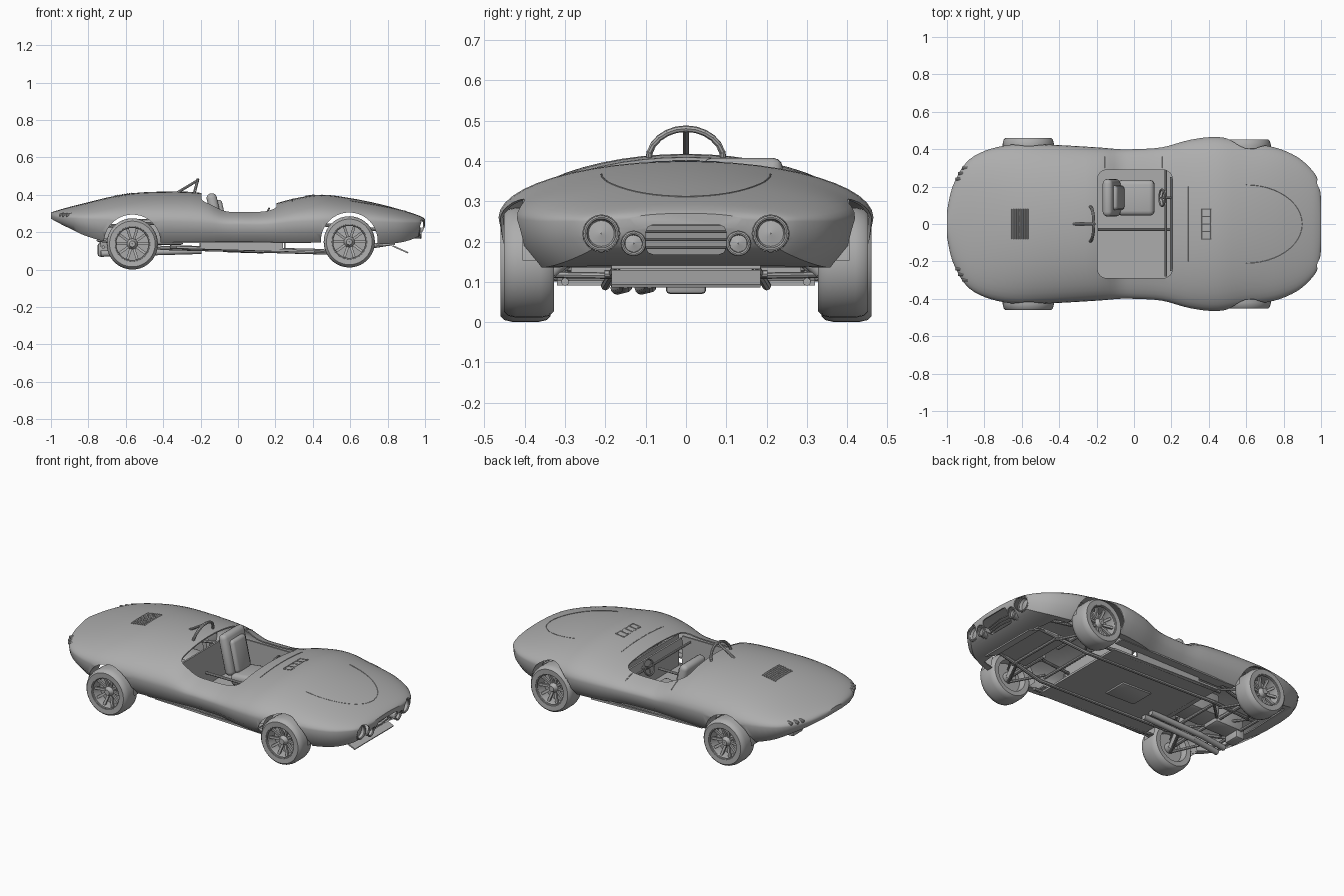
import bpy, bmesh, math
from mathutils import Matrix, Vector

cube = bpy.data.objects.get("Cube")
if cube:
    bpy.data.objects.remove(cube, do_unlink=True)

grey = bpy.data.materials.new("plain grey")
grey.use_nodes = True
grey.diffuse_color = (.42, .42, .42, 1)
for node in grey.node_tree.nodes:
    if node.type == 'BSDF_PRINCIPLED':
        node.inputs["Base Color"].default_value = (.42, .42, .42, 1)


def finish(name, bm, smooth=True):
    bmesh.ops.recalc_face_normals(bm, faces=bm.faces)
    mesh = bpy.data.meshes.new(name)
    bm.to_mesh(mesh)
    bm.free()
    mesh.materials.append(grey)
    if smooth:
        mesh.shade_smooth()
        mesh.set_sharp_from_angle(angle=math.radians(35))
    obj = bpy.data.objects.new(name, mesh)
    bpy.context.scene.collection.objects.link(obj)
    return obj


def box(name, centre, size, tilt=0, bevel=0, segments=2, upright_only=False):
    bm = bmesh.new()
    bmesh.ops.create_cube(bm, size=1, matrix=Matrix.Diagonal((*size, 1)))
    if bevel:
        edges = [e for e in bm.edges if not upright_only
                 or abs(e.verts[0].co.z - e.verts[1].co.z) > size[2] / 2]
        bmesh.ops.bevel(bm, geom=edges, offset=bevel, segments=segments,
                        profile=.5, affect='EDGES')
    bm.transform(Matrix.Translation(centre) @ Matrix.Rotation(tilt, 4, 'Y'))
    return finish(name, bm, bool(bevel))


def tube(name, pts, r, sides=8):
    bm = bmesh.new()
    for a, b in zip(pts, pts[1:]):
        a, b = Vector(a), Vector(b)
        turn = (b - a).to_track_quat('Z', 'Y').to_matrix().to_4x4()
        bmesh.ops.create_cone(bm, cap_ends=True, segments=sides, radius1=r, radius2=r,
                              depth=(b - a).length + r / 2,
                              matrix=Matrix.Translation((a + b) / 2) @ turn)
    return finish(name, bm)


def lathe(name, profile, matrix, sides=32, closed=True):
    """Revolve (radius, offset) pairs around local z."""
    bm = bmesh.new()
    rings = []
    for r, h in profile:
        rings.append([bm.verts.new((r * math.cos(i * math.tau / sides),
                                    r * math.sin(i * math.tau / sides), h))
                      for i in range(sides)])
    if closed:
        rings.append(rings[0])
    for a, b in zip(rings, rings[1:]):
        for i in range(sides):
            j = (i + 1) % sides
            bm.faces.new((a[i], a[j], b[j], b[i]))
    bm.transform(matrix)
    return finish(name, bm)


def along_x(x, y, z):
    return Matrix.Translation((x, y, z)) @ Matrix.Rotation(math.pi / 2, 4, 'Y')


def torus(name, matrix, R, r):
    ring = [(R + r * math.cos(k * math.tau / 8), r * math.sin(k * math.tau / 8)) for k in range(8)]
    return lathe(name, ring, matrix)


# Body stations: x, half width, top, waist, bottom
stations = [(-1, .07, .305, .285, .272), (-.97, .2, .315, .28, .255), (-.9, .325, .335, .275, .22),
            (-.8, .39, .36, .27, .175), (-.65, .425, .395, .265, .14), (-.47, .425, .415, .26, .145),
            (-.2, .41, .41, .25, .145), (-.08, .4, .35, .24, .145), (0, .4, .338, .24, .145),
            (.15, .41, .342, .24, .145), (.3, .45, .38, .255, .145), (.45, .465, .4, .26, .145),
            (.6, .435, .382, .26, .14), (.75, .41, .352, .255, .135), (.87, .36, .32, .25, .145),
            (.95, .29, .295, .25, .17), (.985, .23, .28, .25, .2), (1, .14, .27, .255, .235)]
rows = []
for k in range(len(stations) - 1):
    p = [Vector(stations[min(max(k + d, 0), len(stations) - 1)]) for d in (-1, 0, 1, 2)]
    for s in range(4):
        t = s / 4
        rows.append(.5 * (2 * p[1] + (p[2] - p[0]) * t + (2 * p[0] - 5 * p[1] + 4 * p[2] - p[3]) * t * t
                          + (3 * p[1] - p[0] - 3 * p[2] + p[3]) * t ** 3))
rows.append(Vector(stations[-1]))


def on_body(x, y):
    """Point of the upper body surface above x, y."""
    for a, b in zip(rows, rows[1:]):
        if a[0] <= x <= b[0]:
            _, w, top, waist, _ = a.lerp(b, (x - a[0]) / (b[0] - a[0]))
            return (x, y, waist + (top - waist) * math.sqrt(max(0, 1 - (y / w) ** 2)))


# Body shell, lofted
bm = bmesh.new()
loops = []
for x, w, top, waist, low in rows:
    lip = .78 if -.84 < x < .83 else 0
    side = [(lip * w, low), (.87 * w, low), (.975 * w, low + .45 * (waist - low))]
    arch = [(w * math.cos(k * math.pi / 24), waist + (top - waist) * math.sin(k * math.pi / 24))
            for k in range(25)]
    ring = side + arch + [(-y, z) for y, z in reversed(side)]
    loops.append([bm.verts.new((x, y, z)) for y, z in ring])
for a, b in zip(loops, loops[1:]):
    for i in range(len(a) - 1):
        bm.faces.new((a[i], a[i + 1], b[i + 1], b[i]))
bm.faces.new(loops[0])
bm.faces.new(loops[-1])
bmesh.ops.remove_doubles(bm, verts=bm.verts, dist=.0001)
body = finish("body_shell", bm)
solid = body.modifiers.new("thickness", 'SOLIDIFY')
solid.thickness = .007
solid.offset = -1

# Openings: cockpit, wheel arches, lamps and air intake
axles = {"rear": (-.565, .137, .398), "front": (.595, .148, .39)}
cutters = [box("cockpit_cutter", (.005, 0, .42), (.4, .58, .34), 0, .05, 4, True),
           box("intake_cutter", (1, 0, .205), (.2, .2, .075), 0, .02)]
for s in (-1, 1):
    for x, z, _ in axles.values():
        cutters.append(tube("arch_cutter", [(x, s * .31, z + .005), (x, s * .6, z + .005)], .152, 40))
    cutters.append(tube("lamp_cutter", [(.92, s * .21, .22), (1.1, s * .21, .22)], .046, 20))
    cutters.append(tube("lamp_cutter", [(.93, s * .13, .195), (1.1, s * .13, .195)], .031, 20))
for c in cutters:
    c.hide_render = True
    cut = body.modifiers.new("cut", 'BOOLEAN')
    cut.object = c
    cut.operation = 'DIFFERENCE'
    cut.solver = 'EXACT'
bpy.context.view_layer.update()
shell = bpy.data.meshes.new_from_object(body.evaluated_get(bpy.context.evaluated_depsgraph_get()))
body.modifiers.clear()
body.data = shell
shell.shade_smooth()
shell.set_sharp_from_angle(angle=math.radians(35))
for c in cutters:
    bpy.data.objects.remove(c, do_unlink=True)

# Wheels, arch liners and suspension
tyre = [(.094, -.06), (.122, -.062), (.132, -.052), (.137, -.03), (.137, .03), (.132, .052),
        (.122, .062), (.094, .06), (.09, .045), (.086, 0), (.09, -.045)]
for place, (x, z, y) in axles.items():
    for s, hand in ((1, "left"), (-1, "right")):
        label = f"{place}_{hand}_"
        turn = Matrix.Translation((x, s * y, z)) @ Matrix.Rotation(-s * math.pi / 2, 4, 'X')
        lathe(label + "tyre", tyre, turn, 40)
        torus(label + "rim_edge", turn @ Matrix.Translation((0, 0, .052)), .092, .006)
        lathe(label + "rim_back", [(.001, -.005), (.088, -.012), (.088, -.02), (.001, -.02)], turn)
        lathe(label + "hub", [(.001, .045), (.016, .045), (.022, .03), (.03, .02), (.03, -.06),
                              (.001, -.06)], turn, 16)
        bm = bmesh.new()
        for k in range(10):
            bmesh.ops.create_cube(bm, size=1, matrix=turn @ Matrix.Rotation(k * math.tau / 10, 4, 'Z')
                                  @ Matrix.Translation((.056, 0, .022)) @ Matrix.Rotation(-.2, 4, 'Y')
                                  @ Matrix.Diagonal((.07, .014, .012, 1)))
        finish(label + "spokes", bm, False)
        bm = bmesh.new()
        arc = [(x + .153 * math.cos(k * math.pi / 20), z + .005 + .153 * math.sin(k * math.pi / 20))
               for k in range(21)]
        edges = [[bm.verts.new((u, s * v, h)) for u, h in arc] for v in (.32, .405)]
        for i in range(20):
            bm.faces.new((edges[0][i], edges[0][i + 1], edges[1][i + 1], edges[1][i]))
        finish(label + "arch_liner", bm)
        for d in (-.1, .1):
            tube(label + "lower_arm", [(x + d, s * .17, .115), (x, s * .36, z - .03)], .008)
            tube(label + "upper_arm", [(x + d, s * .19, .22), (x, s * .36, z + .05)], .007)
        tube(label + "drive_shaft", [(x, s * .06, z), (x, s * .37, z)], .012)
        tube(label + "damper", [(x + .04, s * .2, .25), (x + .02, s * .33, z - .02)], .018, 12)

# Floor, bulkheads and under-frame
box("floor_pan", (.04, 0, .108), (.74, .64, .012), .03)
box("floor_cover", (.04, 0, .095), (.2, .15, .012), .03, .005)
box("rear_bulkhead", (-.2, 0, .225), (.01, .57, .23))
box("front_bulkhead", (.25, 0, .205), (.01, .57, .19))
for s in (-1, 1):
    box("cockpit_side", (.02, s * .31, .195), (.44, .01, .17))
    box("sill_closing", (.02, s * .335, .146), (.74, .06, .008))
    tube("frame_rail", [(-.75, s * .12, .16), (-.4, s * .2, .115), (.5, s * .2, .09), (.82, s * .17, .14)], .011)
    tube("upper_rail", [(-.75, s * .12, .23), (-.4, s * .2, .25), (-.21, s * .25, .26)], .009)
    tube("upper_rail", [(.26, s * .25, .25), (.6, s * .19, .23), (.85, s * .17, .2)], .009)
    tube("side_rail", [(-.36, s * .3, .12), (.46, s * .3, .1)], .01)
    tube("frame_diagonal", [(-.4, s * .2, .115), (-.72, -s * .12, .16)], .008)
    tube("exhaust_pipe", [(-.2, -.12 + s * .03, .1), (-.55, -.12 + s * .03, .09), (-.73, -.14 + s * .03, .085)], .017, 12)
for x in (-.72, -.42, -.3, .47, .7):
    tube("cross_tube", [(x, -.2, .12), (x, .2, .12)], .009)
box("engine_block", (-.42, 0, .2), (.26, .16, .14), 0, .02)
box("gearbox", (-.64, 0, .17), (.2, .12, .12), 0, .02)
box("tail_box", (-.72, 0, .105), (.06, .1, .07), 0, .01)
box("radiator", (.84, 0, .195), (.03, .3, .1), .25)
box("nose_tray", (.73, 0, .137), (.22, .37, .01))
box("chin_plate", (.868, 0, .108), (.09, .37, .008), .42)

# Cockpit fittings
box("seat_cushion", (.01, .14, .165), (.2, .19, .07), -.12, .025, 3)
box("seat_back", (-.12, .14, .29), (.055, .2, .24), -.22, .025, 3)
box("seat_pad", (-.088, .14, .28), (.04, .13, .19), -.22, .018, 3)
tube("centre_tube", [(-.19, -.03, .2), (.2, -.03, .2)], .008)
tube("dash_tube", [(.17, -.28, .27), (.17, .29, .27)], .007)
box("dashboard", (.205, 0, .275), (.015, .5, .05), .2)
wheel = along_x(.15, .14, .285) @ Matrix.Rotation(.35, 4, 'Y')
torus("steering_wheel", wheel, .045, .005)
tube("steering_column", [(.15, .14, .285), (.25, .14, .25)], .007)
for k in range(3):
    a = k * math.tau / 3
    tip = wheel @ Vector((.045 * math.cos(a), .045 * math.sin(a), 0))
    tube("steering_spoke", [(.15, .14, .285), tip], .004)
for x in (.15, -.155):
    tube("cowl_seam", [on_body(x, y / 100) for y in (30, 33, 36)], .003, 6)

# Roll hoop with brace
hoop = [(-.235 + .02 * math.sin(k * math.pi / 12), -.093 * math.cos(k * math.pi / 12),
         .402 + .078 * math.sin(k * math.pi / 12)) for k in range(13)]
tube("roll_hoop", hoop, .008)
tube("roll_brace", [(-.217, 0, .476), (-.335, 0, .405)], .007)

# Bonnet seam, vent frame and rear louvres
seam = [(.6 + .3 * math.cos(k * math.pi / 24), .21 * math.sin(k * math.pi / 24)) for k in range(-12, 13)]
tube("bonnet_seam", [on_body(x, y) for x, y in seam], .002, 6)
tube("bonnet_rear_seam", [on_body(.29, y / 20) for y in range(-4, 5)], .002, 6)
corners = [(.36, -.08), (.41, -.08), (.41, .08), (.36, .08), (.36, -.08)]
tube("vent_frame", [on_body(x, y) for x, y in corners], .004, 6)
for s in (-1, 0, 1):
    tube("vent_bar", [on_body(.362, s * .04), on_body(.408, s * .04)], .004, 6)
for k in range(8):
    x = -.655 + k * .0125
    tube("rear_louvre", [on_body(x, y / 50) for y in range(-4, 5)], .0045, 4)

# Lamps and intake bars
for s in (-1, 1):
    for y, z, r, x in ((.21, .22, .04, .955), (.13, .195, .026, .965)):
        lathe("lamp_bowl", [(r * 1.1, .015), (r * 1.1, -.05), (.001, -.05), (.001, 0), (r * .8, -.006), (r, .015)],
              along_x(x, s * y, z), 20)
        torus("lamp_rim", along_x(x + .012, s * y, z), r, .005)
    for y, x in ((.3, -.905), (.27, -.925), (.24, -.94)):
        px, py, pz = on_body(x, s * y)
        tube("tail_lamp", [(px - .012, py, pz - .006), (px + .03, py, pz + .002)], .009, 10)
for z in (.185, .205, .225):
    tube("intake_bar", [(.94, -.11, z), (.955, 0, z), (.94, .11, z)], .004)
